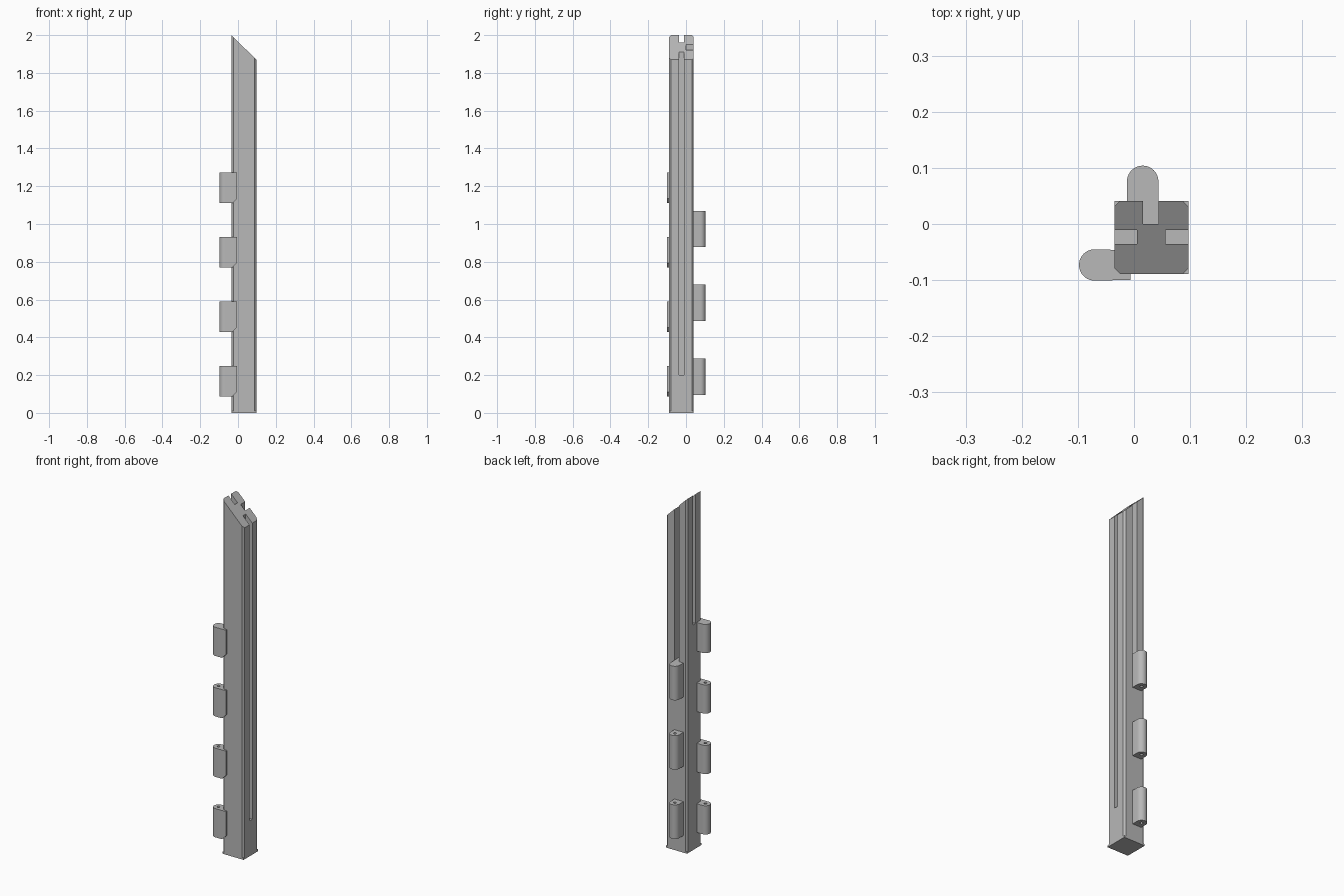
import bpy, bmesh, math

cube = bpy.data.objects.get("Cube")
if cube:
    bpy.data.objects.remove(cube, do_unlink=True)

# One plain grey for everything
grey = bpy.data.materials.new("plain grey")
grey.use_nodes = True
colour = (0.48, 0.48, 0.48, 1)
grey.diffuse_color = colour
grey.node_tree.nodes["Principled BSDF"].inputs["Base Color"].default_value = colour

X0, X1, Y0, Y1 = -0.035, 0.097, -0.089, 0.041   # post section
R = 0.028                                        # knuckle radius


def prism(name, outline, z0, z1):
    """Extrude a counter-clockwise outline from z0 to z1."""
    bm = bmesh.new()
    face = bm.faces.new([bm.verts.new((x, y, z0)) for x, y in outline])
    top = bmesh.ops.extrude_face_region(bm, geom=[face])["geom"]
    for v in top:
        if isinstance(v, bmesh.types.BMVert):
            v.co.z = z1
    bmesh.ops.recalc_face_normals(bm, faces=bm.faces)
    mesh = bpy.data.meshes.new(name)
    bm.to_mesh(mesh)
    bm.free()
    mesh.materials.append(grey)
    obj = bpy.data.objects.new(name, mesh)
    bpy.context.collection.objects.link(obj)
    return obj


def rect(x0, x1, y0, y1):
    return [(x0, y0), (x1, y0), (x1, y1), (x0, y1)]


def arc(cx, cy, r, start, end, steps):
    angles = [math.radians(start + (end - start) * i / steps) for i in range(steps + 1)]
    return [(cx + r * math.cos(a), cy + r * math.sin(a)) for a in angles]


def select(obj):
    bpy.ops.object.select_all(action='DESELECT')
    obj.select_set(True)
    bpy.context.view_layer.objects.active = obj


def cut(obj, cutter):
    cutter.hide_render = True
    mod = obj.modifiers.new("cut", 'BOOLEAN')
    mod.operation = 'DIFFERENCE'
    mod.solver = 'EXACT'
    mod.object = cutter
    select(obj)
    bpy.ops.object.modifier_apply(modifier=mod.name)
    bpy.data.objects.remove(cutter, do_unlink=True)


# Post with chamfered corners and a mitred top
c = 0.01
section = [(X0 + c, Y0), (X1 - c, Y0), (X1, Y0 + c), (X1, Y1 - c),
           (X1 - c, Y1), (X0 + c, Y1), (X0, Y1 - c), (X0, Y0 + c)]
post = prism("post", section, 0.01, 2)
for v in post.data.vertices:
    if v.co.z > 1:
        v.co.z = 2 - (v.co.x - X0) * 0.985

# Slots running out through the mitre
slots = [(rect(0.056, 0.2, -0.036, -0.011), 0.2),
         (rect(-0.2, 0.005, -0.036, -0.011), 1.27),
         (rect(0.016, 0.044, 0.0, 0.2), 1.07)]
for outline, floor in slots:
    cut(post, prism("slot_cutter", outline, floor, 2.2))

# Square foot under the chamfers
prism("foot", rect(X0, X1, Y0, Y1), 0, 0.01)


def knuckle(name, outline, centre, z0, z1, is_top, bevel=False):
    obj = prism(name, outline, z0, z1)
    hole_top = z1 - 0.05 if is_top else z1 + 0.02
    cut(obj, prism("hole_cutter", arc(*centre, 0.008, 0, 345, 23), z0 - 0.02, hole_top))
    if bevel:
        # Clipped lower corner of the leaf
        clip = prism("clip_cutter", rect(-0.03, 0.03, -0.2, 0.05), z0 - 0.03, z0)
        for v in clip.data.vertices:
            if v.co.z > z0 - 0.01:
                v.co.z = z0 + v.co.x + 0.03
        cut(obj, clip)
    select(obj)
    bpy.ops.object.shade_smooth_by_angle(angle=math.radians(30))


# Side hinge knuckles, wrapping the front corner
side_c = (-0.07, -0.073)
side = arc(*side_c, R, 90, 270, 20) + [(-0.006, -0.0995), (-0.006, -0.047)]
for i in range(4):
    z = 0.087 + 0.341 * i
    knuckle(f"side_knuckle_{i + 1}", side, side_c, z, z + 0.162, i == 3, True)

# Back hinge knuckles
back_c = (0.0155, 0.076)
back = arc(*back_c, R, 0, 180, 20) + [(back_c[0] - R, 0.03), (back_c[0] + R, 0.03)]
for i in range(3):
    z = 0.096 + 0.391 * i
    knuckle(f"back_knuckle_{i + 1}", back, back_c, z, z + 0.192, i == 2)
